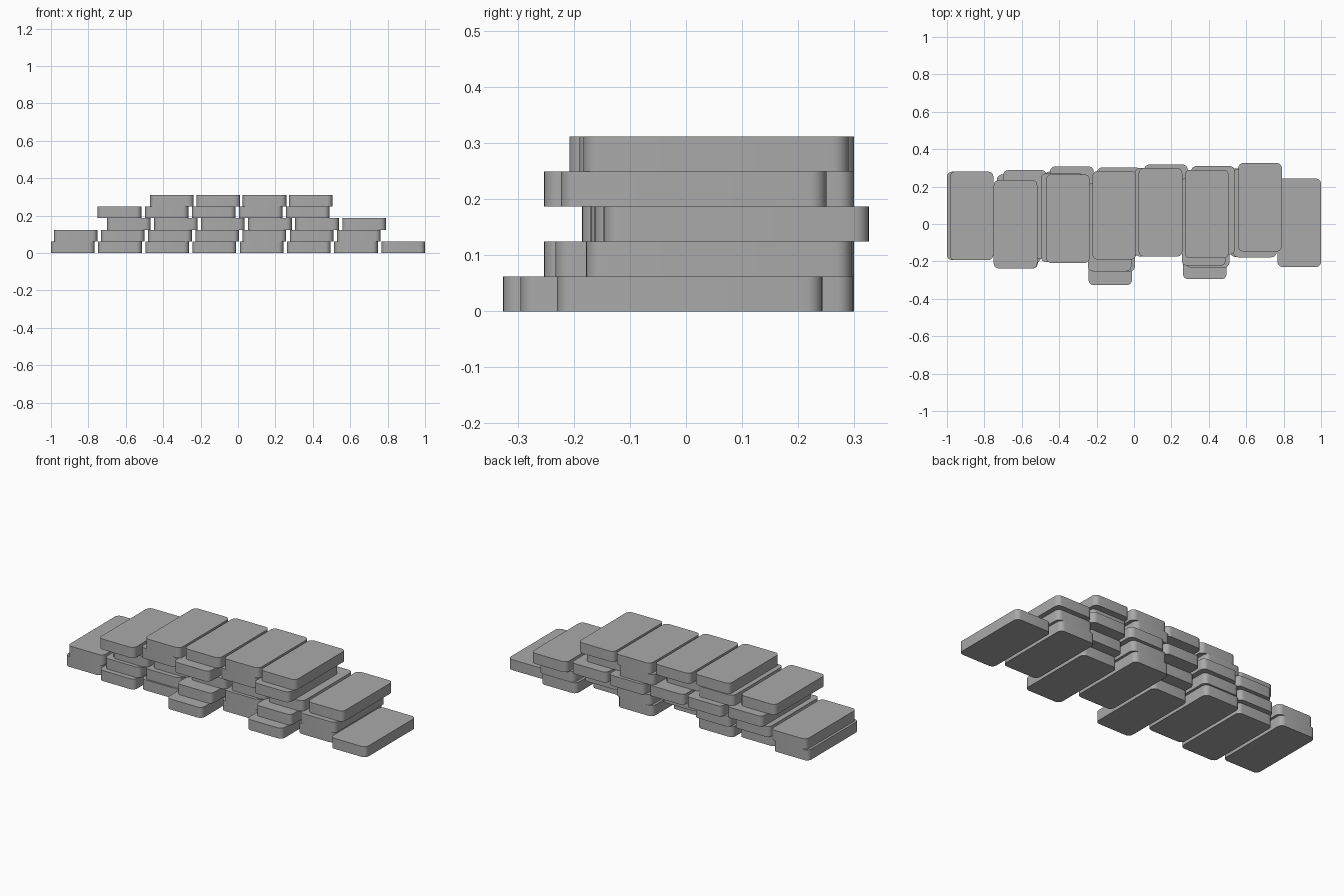
import bpy
import bmesh

if "Cube" in bpy.data.objects:
    bpy.data.objects.remove(bpy.data.objects["Cube"], do_unlink=True)

WIDTH, LENGTH, HEIGHT = 0.233, 0.473, 0.0622
CORNER = 0.028

stone = bpy.data.materials.new("grey stone")
stone.use_nodes = True
GREY = (0.4, 0.4, 0.4, 1)
stone.diffuse_color = GREY
stone.node_tree.nodes["Principled BSDF"].inputs["Base Color"].default_value = GREY


def brick(name, left, back, course):
    """One flat brick with rounded upright corners."""
    bm = bmesh.new()
    bmesh.ops.create_cube(bm, size=1)
    bmesh.ops.scale(bm, vec=(WIDTH, LENGTH, HEIGHT), verts=bm.verts)
    upright = [e for e in bm.edges
               if abs(e.verts[0].co.z - e.verts[1].co.z) > HEIGHT / 2]
    bmesh.ops.bevel(bm, geom=upright, offset=CORNER, segments=6,
                    profile=0.5, affect='EDGES')
    mesh = bpy.data.meshes.new(name)
    bm.to_mesh(mesh)
    bm.free()
    mesh.materials.append(stone)
    obj = bpy.data.objects.new(name, mesh)
    obj.location = (left + WIDTH / 2, back - LENGTH / 2,
                    (course + 0.5) * HEIGHT)
    bpy.context.collection.objects.link(obj)
    bpy.ops.object.select_all(action='DESELECT')
    obj.select_set(True)
    bpy.context.view_layer.objects.active = obj
    bpy.ops.object.shade_smooth_by_angle()


# Each course: start in x, spacing, and the back edge of every brick
courses = [
    (-1.0, 0.2524, [.28, .235, .27, .147, .299, .178, .297, .243]),
    (-.985, 0.2524, [.28, .265, .28, .22, .299, .24, .295]),
    (-.70, 0.2515, [.288, .308, .303, .318, .31, .326]),
    (-.75, 0.2515, [.235, .27, .22, .299, .25]),
    (-.47, 0.2475, [.265, .283, .299, .29]),
]
for level, (start, step, backs) in enumerate(courses):
    for i, back in enumerate(backs):
        brick(f"course_{level + 1}_brick_{i + 1}", start + i * step, back, level)
